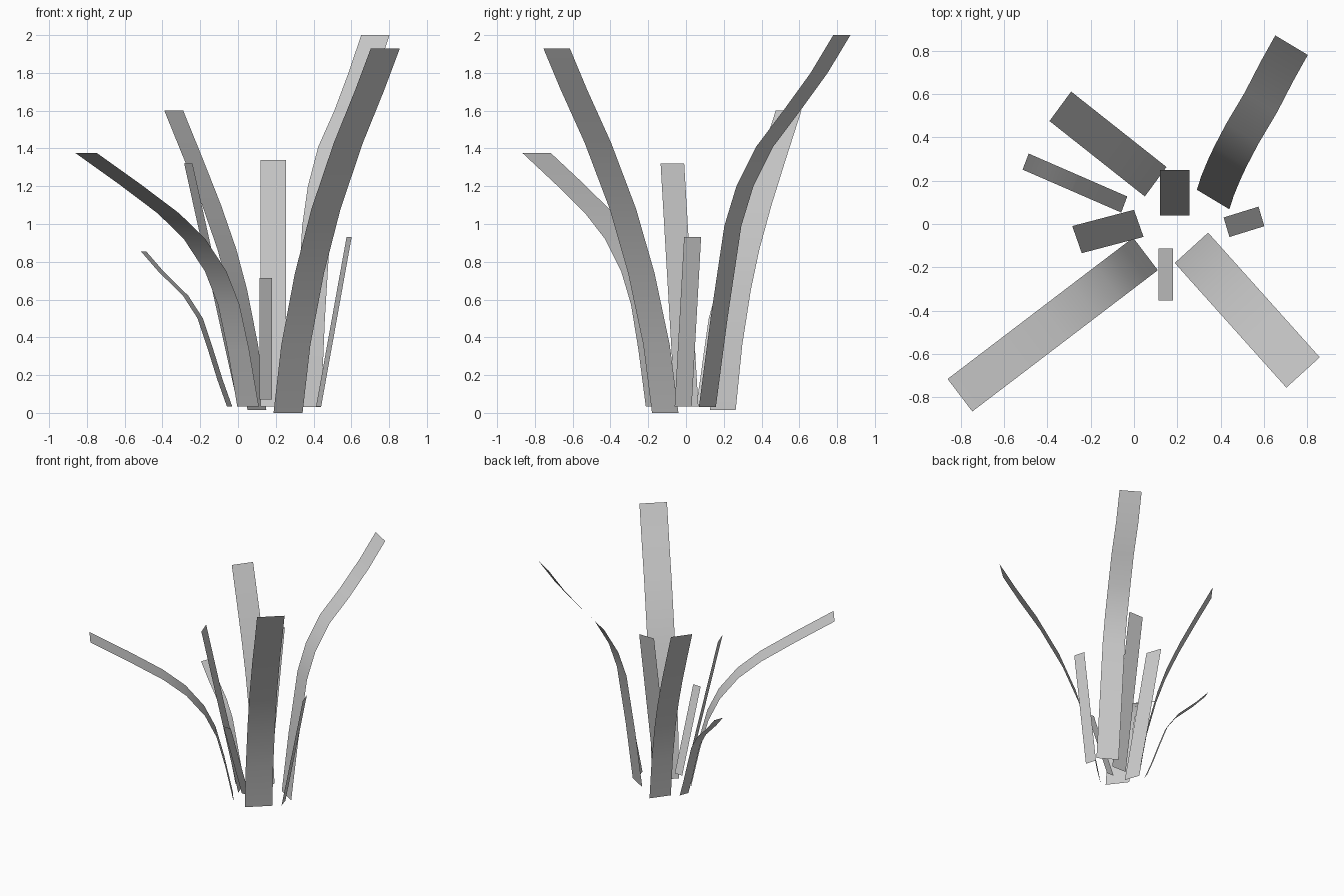
import bpy
from mathutils import Vector


def blade(name, base, tip, half, profile):
    """Flat ribbon leaf: profile is (height, outward fraction or (x, y) centre)."""
    base, tip, half = Vector(base), Vector(tip), Vector(half)
    verts = []
    for z, t in profile:
        c = Vector(t) if isinstance(t, tuple) else base.lerp(tip, t)
        for p in (c - half, c + half):
            verts.append((p.x, p.y, z))
    faces = [(2 * i, 2 * i + 1, 2 * i + 3, 2 * i + 2) for i in range(len(profile) - 1)]
    mesh = bpy.data.meshes.new(name)
    mesh.from_pydata(verts, [], faces)
    mesh.shade_smooth()
    obj = bpy.data.objects.new(name, mesh)
    bpy.context.collection.objects.link(obj)
    return obj


# Tall leaf at the back right, with a slight sideways bend
blade("tall_back_right_leaf", (.365, .115), (.725, .825), (.075, -.045),
      [(.03, (.365, .113)), (.5, (.385, .175)), (.99, (.415, .248)), (1.2, (.445, .312)),
       (1.41, (.5, .417)), (1.6, (.585, .56)), (1.8, (.66, .705)), (2.0, (.727, .825))])

# Large arching leaves
blade("tall_front_right_leaf", (.265, -.11), (.78, -.685), (.077, .07),
      [(0, 0), (.36, .08), (.74, .22), (1.08, .39), (1.43, .62), (1.71, .84), (1.93, 1)])
blade("front_left_leaf", (.053, -.138), (-.803, -.79), (.057, -.075),
      [(.035, 0), (.335, .06), (.575, .12), (.75, .20), (.92, .33), (1.055, .49),
       (1.21, .73), (1.375, 1)])
blade("back_left_leaf", (.10, .195), (-.34, .543), (.05, .068),
      [(.015, 0), (.36, .10), (.65, .23), (.865, .36), (1.1, .545), (1.34, .76), (1.6, 1)])
blade("thin_left_leaf", (-.045, .09), (-.50, .288), (.014, .037),
      [(.035, 0), (.175, .11), (.335, .22), (.5, .34), (.62, .51), (.75, .80), (.855, 1)])

# Straight upright leaves
blade("upright_left_leaf", (.022, .003), (-.263, -.072), (.022, -.0625), [(.035, 0), (1.32, 1)])
blade("upright_back_leaf", (.187, .04), (.187, .248), (.068, 0), [(.035, 0), (1.34, 1)])
blade("short_front_leaf", (.147, -.112), (.147, -.353), (.034, 0), [(.07, 0), (.715, 1)])
blade("short_right_leaf", (.427, -.015), (.588, .035), (.0135, -.045), [(.035, 0), (.93, 1)])
